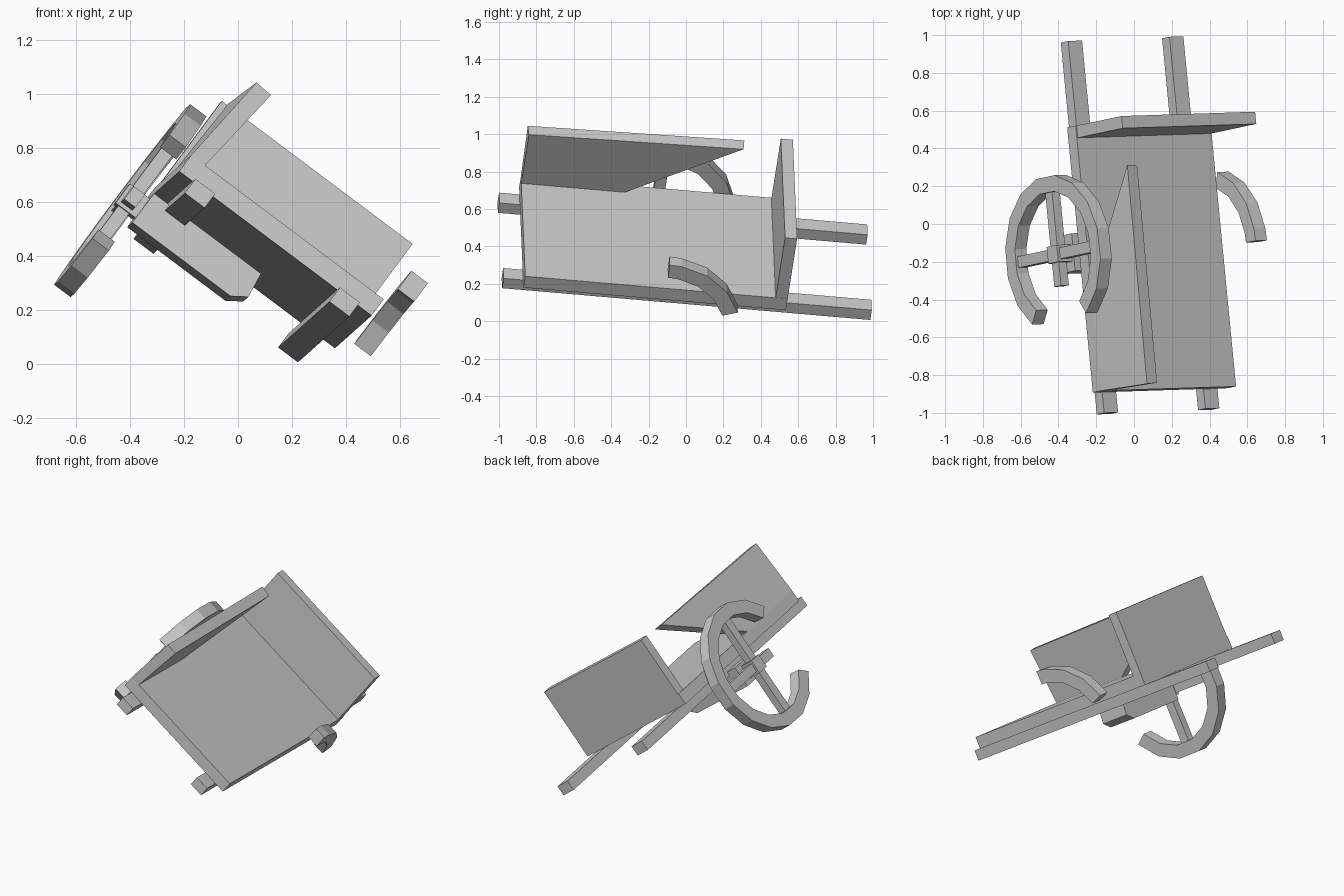
import bpy, bmesh
from math import sin, cos, radians
from mathutils import Matrix, Vector

if "Cube" in bpy.data.objects:
    bpy.data.objects.remove(bpy.data.objects["Cube"])

# Tilted frame of the wrecked cart: a = across, b = along, c = up from the bed
V = Vector((-.096, .9917, -.0856)).normalized()
U = Vector((.80, .0256, -.60))
U = (U - V * U.dot(V)).normalized()
N = U.cross(V)
FRAME = Matrix((U, V, N)).transposed().to_4x4()


def finish(name, bm):
    bmesh.ops.recalc_face_normals(bm, faces=bm.faces)
    me = bpy.data.meshes.new(name)
    bm.to_mesh(me)
    bm.free()
    ob = bpy.data.objects.new(name, me)
    ob.matrix_world = FRAME
    bpy.context.collection.objects.link(ob)
    return ob


def loft(name, rings, bm=None):
    """Skin closed cross-sections in order and cap both ends."""
    own = bm is None
    bm = bm or bmesh.new()
    vs = [[bm.verts.new(p) for p in r] for r in rings]
    n = len(vs[0])
    for r, s in zip(vs, vs[1:]):
        for i in range(n):
            j = (i + 1) % n
            bm.faces.new((r[i], r[j], s[j], s[i]))
    bm.faces.new(vs[0])
    bm.faces.new(vs[-1])
    if own:
        finish(name, bm)


def box(name, a, b, c, bm=None):
    loft(name, [[(a[0], y, c[0]), (a[1], y, c[0]), (a[1], y, c[1]), (a[0], y, c[1])]
                for y in b], bm)


AXB, AXC = -.172, .225      # axle position
R_OUT, R_IN, HALF = .42, .335, .038


def rim(bm, a, angles):
    rings = []
    for d in angles:
        q, p = cos(radians(d)), sin(radians(d))
        rings.append([(a + s * HALF, AXB + r * q, AXC + r * p)
                      for s, r in ((-1, R_IN), (1, R_IN), (1, R_OUT), (-1, R_OUT))])
    loft("", rings, bm)


# Shafts running under the bed
for side, a, b0 in (("left", -.518, -1.035), ("right", .153, -1.03)):
    box(side + "_shaft", (a - .046, a + .046), (b0, b0 + 1.985), (.261, .327))

# Bed and back board
box("bed", (-.626, .266), (-.925, .49), (.327, .403))
box("back_board", (-.62, .264), (.425, .49), (.403, .805))

# Left side board, leaning in, with a snapped diagonal end
loft("side_board", [
    [(-.626, -.925, .403), (-.562, -.925, .403), (-.522, -.93, .76), (-.593, -.935, .765)],
    [(-.626, -.366, .403), (-.562, -.366, .403), (-.53, .225, .78), (-.60, .23, .787)]])

# Snapped axle beam
loft("axle_beam", [[(-.635, b, .152), (-.18, b, .152), (-.125, b, .19), (-.139, b, .288),
                    (-.635, b, .288)] for b in (-.27, -.07)])

# Left wheel: rim with a gap at the front, hub, spokes (front spoke broken)
bm = bmesh.new()
wa = -.687
rim(bm, wa, [-145 + 290 * i / 13 for i in range(14)])
box("", (wa - .04, wa + .06), (AXB - .045, AXB + .045), (AXC - .045, AXC + .045), bm)
box("", (wa - .026, wa + .026), (AXB - .17, AXB + .36), (AXC - .03, AXC + .03), bm)
box("", (wa - .025, wa + .025), (AXB - .03, AXB + .03), (AXC - .36, AXC + .36), bm)
finish("left_wheel", bm)

# Right wheel: only a broken arc of rim
bm = bmesh.new()
rim(bm, .343, [20, 40.5, 61.5, 82, 91])
finish("right_wheel_fragment", bm)
